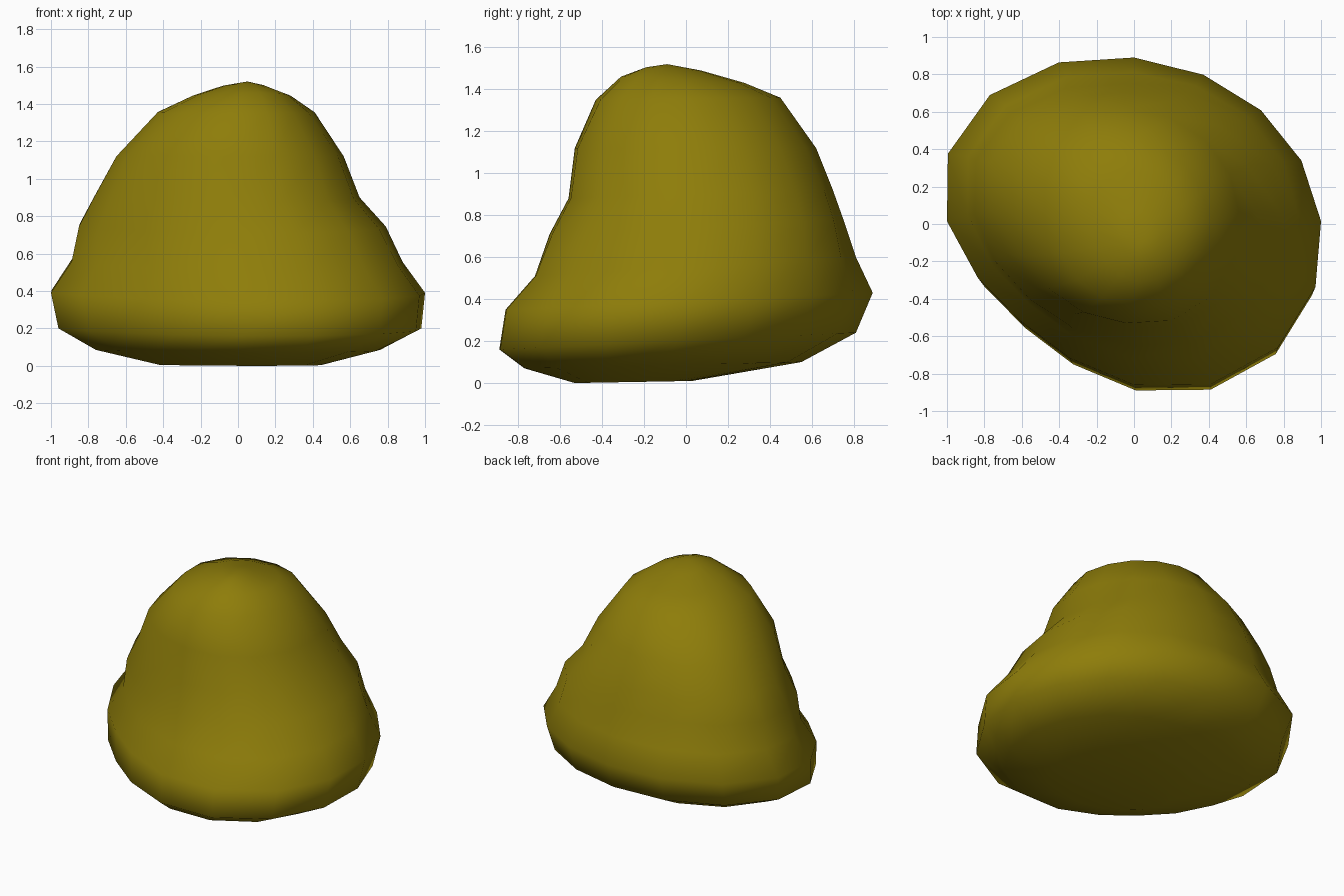
import bpy, bmesh
from math import sin, cos, tau

if "Cube" in bpy.data.objects:
    bpy.data.objects.remove(bpy.data.objects["Cube"])

SIDES = 16
# ring: z at front, z at back, x min, x max, y min, y max,
#       bulge at back right, front left, front right
RINGS = [
    (0.00, 0.01, -0.42, 0.45, -0.53, 0.03, 0, 0, 0),
    (0.07, 0.10, -0.76, 0.76, -0.77, 0.55, 0, 0, 0),
    (0.16, 0.24, -0.96, 0.98, -0.89, 0.81, 0, 0, 0),
    (0.35, 0.43, -1.00, 1.00, -0.86, 0.89, 0, 0, 0),
    (0.51, 0.60, -0.89, 0.88, -0.72, 0.81, 0.02, 0.02, 0),
    (0.71, 0.78, -0.85, 0.79, -0.65, 0.75, 0.06, 0.05, -0.02),
    (0.88, 0.92, -0.77, 0.65, -0.56, 0.70, 0.06, 0.06, -0.02),
    (1.12, 1.12, -0.65, 0.565, -0.53, 0.62, 0.03, 0.10, -0.03),
    (1.35, 1.36, -0.43, 0.41, -0.43, 0.45, 0, 0.13, -0.07),
    (1.46, 1.43, -0.24, 0.28, -0.31, 0.28, 0, 0.06, -0.06),
    (1.505, 1.49, -0.08, 0.14, -0.19, 0.07, 0, 0, 0),
]


def ring(zf, zb, x0, x1, y0, y1, back_right, front_left, front_right):
    """Lopsided tilted outline, stretched along one diagonal, fitted to its box."""
    pts = []
    for i in range(SIDES):
        a = tau * i / SIDES
        c, s, d = cos(a), sin(a), sin(2 * a)
        r = 1 - 0.09 * d + 0.035 * d * (c + s)
        if d > 0:
            r += d * (back_right if c > 0 else front_left)
        elif c > 0:
            r -= d * front_right
        pts.append((r * c, r * s))
    xs, ys = zip(*pts)
    out = []
    for x, y in pts:
        u = (x - min(xs)) / (max(xs) - min(xs))
        v = (y - min(ys)) / (max(ys) - min(ys))
        out.append((x0 + u * (x1 - x0), y0 + v * (y1 - y0), zf + v * (zb - zf)))
    return out


# Loft the boulder through its rings
bm = bmesh.new()
loops = [[bm.verts.new(p) for p in ring(*row)] for row in RINGS]
for low, high in zip(loops, loops[1:]):
    for i in range(SIDES):
        j = (i + 1) % SIDES
        bm.faces.new((low[i], low[j], high[j], high[i]))

# Flat underside and rounded crown
bm.faces.new(loops[0][::-1])
peak = bm.verts.new((0.05, -0.09, 1.52))
for i in range(SIDES):
    bm.faces.new((loops[-1][i], loops[-1][(i + 1) % SIDES], peak))
bmesh.ops.recalc_face_normals(bm, faces=bm.faces)
for f in bm.faces:
    f.smooth = True

mesh = bpy.data.meshes.new("boulder")
bm.to_mesh(mesh)
bm.free()
boulder = bpy.data.objects.new("boulder", mesh)
bpy.context.collection.objects.link(boulder)

# Olive colour
mat = bpy.data.materials.new("olive")
mat.diffuse_color = (0.27, 0.205, 0.003, 1)
mat.use_nodes = True
mat.node_tree.nodes["Principled BSDF"].inputs["Base Color"].default_value = mat.diffuse_color
mesh.materials.append(mat)
